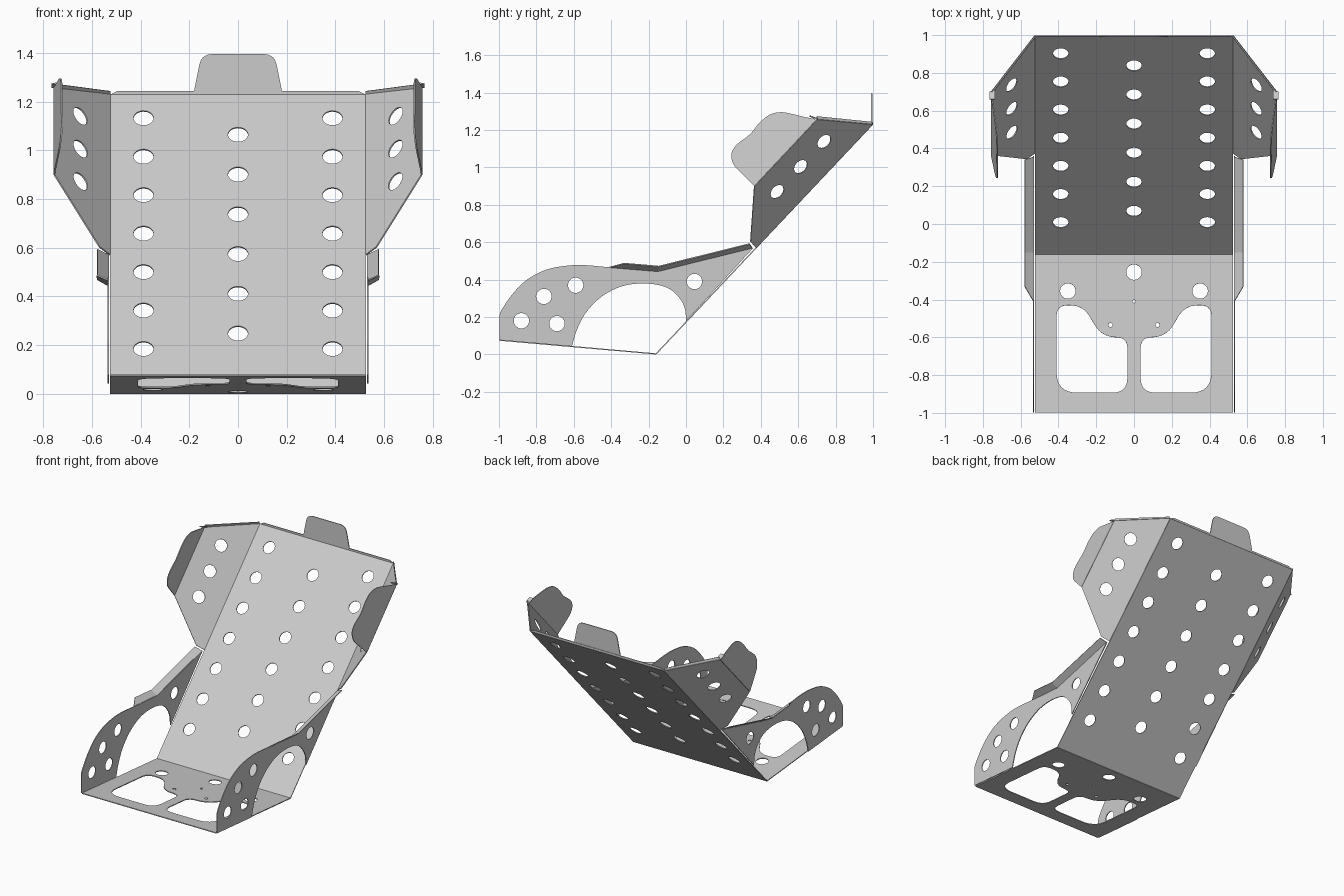
import bpy, bmesh, math
from mathutils import Vector, Matrix

if "Cube" in bpy.data.objects:
    bpy.data.objects.remove(bpy.data.objects["Cube"])

T = 0.006  # sheet thickness


def rounded(pts, cuts):
    """Round polygon corners; cuts = distance trimmed from each corner."""
    pts, out = [Vector(p) for p in pts], []
    for i, p in enumerate(pts):
        r = cuts[i]
        if r == 0:
            out.append(p)
            continue
        a = p + (pts[i - 1] - p).normalized() * r
        b = p + (pts[(i + 1) % len(pts)] - p).normalized() * r
        for k in range(9):
            t = k / 8
            out.append(a * (1 - t) ** 2 + p * (2 * t * (1 - t)) + b * t * t)
    return out


def smooth(pts, n=5):
    """Open Catmull-Rom curve through the 2D points."""
    p = [Vector(q) for q in pts]
    p = [2 * p[0] - p[1]] + p + [2 * p[-1] - p[-2]]
    out = []
    for a, b, c, d in zip(p, p[1:], p[2:], p[3:]):
        for k in range(n):
            t = k / n
            out.append(0.5 * (2 * b + (c - a) * t + (2 * a - 5 * b + 4 * c - d) * t ** 2
                              + (3 * b - a - 3 * c + d) * t ** 3))
    return out + [p[-2]]


def plate(name, outline, circles=(), cutouts=(), mirror=False):
    """Flat sheet from a planar 3D outline with round holes and shaped cutouts."""
    pts = [Vector(p) for p in outline]
    o = pts[0]
    n = Vector()
    for a, b in zip(pts, pts[1:] + pts[:1]):
        n += (a - o).cross(b - o)
    n.normalize()
    u = max((p - o for p in pts), key=lambda q: q.length).normalized()
    v = n.cross(u)

    def flat(p):
        q = Vector(p) - o
        return (q.dot(u), q.dot(v))

    loops = [[flat(p) for p in pts]] + [[flat(p) for p in c] for c in cutouts]
    for c, r in circles:
        x, y = flat(c)
        loops.append([(x + r * math.cos(k * math.tau / 32), y + r * math.sin(k * math.tau / 32))
                      for k in range(32)])
    cu = bpy.data.curves.new(name, 'CURVE')
    cu.dimensions, cu.fill_mode, cu.extrude = '2D', 'BOTH', T / 2
    for loop in loops:
        s = cu.splines.new('POLY')
        s.points.add(len(loop) - 1)
        for sp, (x, y) in zip(s.points, loop):
            sp.co = (x, y, 0, 1)
        s.use_cyclic_u = True
    tmp = bpy.data.objects.new(name + "_curve", cu)
    bpy.context.collection.objects.link(tmp)
    dg = bpy.context.evaluated_depsgraph_get()
    me = bpy.data.meshes.new_from_object(tmp.evaluated_get(dg))
    bpy.data.objects.remove(tmp)
    m = Matrix((u, v, n)).transposed().to_4x4()
    m.translation = o
    me.transform(m)
    bm = bmesh.new()
    bm.from_mesh(me)
    bmesh.ops.remove_doubles(bm, verts=bm.verts, dist=1e-5)
    bmesh.ops.recalc_face_normals(bm, faces=bm.faces)
    for f in bm.faces:
        f.smooth = False
    bm.to_mesh(me)
    bm.free()
    me.name = name
    ob = bpy.data.objects.new(name, me)
    bpy.context.collection.objects.link(ob)
    if mirror:
        ob.modifiers.new("Mirror", 'MIRROR').use_mirror_merge = False
    return ob


W, FOLD = 0.525, -0.16


def pan(x, y):
    return Vector((x, y, 0.003 - (y - FOLD) * 0.0875))


def back(x, y):
    return Vector((x, y, 0.003 + (y - FOLD) * 1.06))


# Seat pan with two leg cutouts
cut = [(.41, -.43), (.27, -.43), (.17, -.60), (.035, -.60), (.035, -.893), (.41, -.893)]
cuts = [.06, .07, .08, .06, .08, .11]
legs = [rounded([pan(s * x, y) for x, y in cut], cuts) for s in (1, -1)]
spots = [(0, -.255, .041), (.35, -.355, .041), (-.35, -.355, .041),
         (0, -.41, .008), (.125, -.535, .011), (-.125, -.535, .011)]
plate("seat_pan", [pan(-W, -.998), pan(W, -.998), pan(W, FOLD), pan(-W, FOLD)],
      [(pan(x, y), r) for x, y, r in spots], legs)

# Backrest with three columns of holes
holes = [(back(s * .388, .01 + .149 * i), .041) for i in range(7) for s in (1, -1)]
holes += [(back(0, .07 + .154 * i), .041) for i in range(6)]
plate("backrest", [back(-W, FOLD), back(W, FOLD), back(W, .997), back(-W, .997)], holes)

# Backrest top lip and head tab
plate("top_lip", [(-W, .996, 1.228), (W, .996, 1.228), (W - .03, .996, 1.243), (.03 - W, .996, 1.243)])
plate("head_tab", rounded([(-.182, .993, 1.235), (.182, .993, 1.235), (.15, .993, 1.395), (-.15, .993, 1.395)],
                          [0, 0, .045, .045]))

# Side panels with the big arch opening
arm = smooth([(-.997, .21), (-.985, .24), (-.93, .32), (-.85, .40), (-.75, .452), (-.65, .473),
              (-.55, .478), (-.41, .466)])
arch = smooth([(0, .178), (-.005, .24), (-.03, .295), (-.08, .345), (-.15, .372), (-.25, .379), (-.35, .362),
               (-.45, .31), (-.53, .23), (-.58, .14), (-.61, .043)])
side = [(-.997, .077)] + arm + [(-.15, .445), (.36, .57)] + arch
plate("side_panel", [(.532, y, z) for y, z in side],
      [((.532, y, z), .041) for y, z in [(-.76, .31), (-.59, .37), (-.88, .18), (-.69, .165), (.045, .39)]],
      mirror=True)

# Outward flanges on the side panels
plate("side_flange_front", [(.532, -.41, .466), (.578, -.33, .489), (.578, -.15, .472), (.532, -.15, .447)],
      mirror=True)
plate("side_flange_rear", [(.532, -.15, .445), (.578, -.15, .470), (.578, .34, .592), (.532, .355, .570)],
      mirror=True)

# Shoulder wings
A, B, C = (W, .997, 1.23), (.755, .70, 1.257), (.755, .365, .90)
plate("shoulder_wing", [A, B, C, (.57, .345, .602), (W, .375, .57)],
      [((.653, y, z), .041) for y, z in [(.74, 1.137), (.615, 1.002), (.49, .868)]], mirror=True)

# Lip on top of each wing, and the small corner tab
plate("wing_lip", [A, B, (.75, .70, 1.273), (W, .99, 1.243)], mirror=True)
plate("corner_tab", [(.735, .71, 1.258), (.765, .70, 1.258), (.765, .66, 1.274), (.735, .66, 1.274)], mirror=True)

# Rounded flaps on the wing fronts
flap = [(.70, 1.257)] + smooth([(.64, 1.268), (.57, 1.285), (.51, 1.295), (.45, 1.283), (.395, 1.24), (.34, 1.175),
                                (.27, 1.12), (.243, 1.07), (.255, 1.015), (.30, .965), (.365, .90)])
plate("wing_flap", [(.755 + (y * .728 - z * .686 + .352) * .15, y, z) for y, z in flap], mirror=True)
